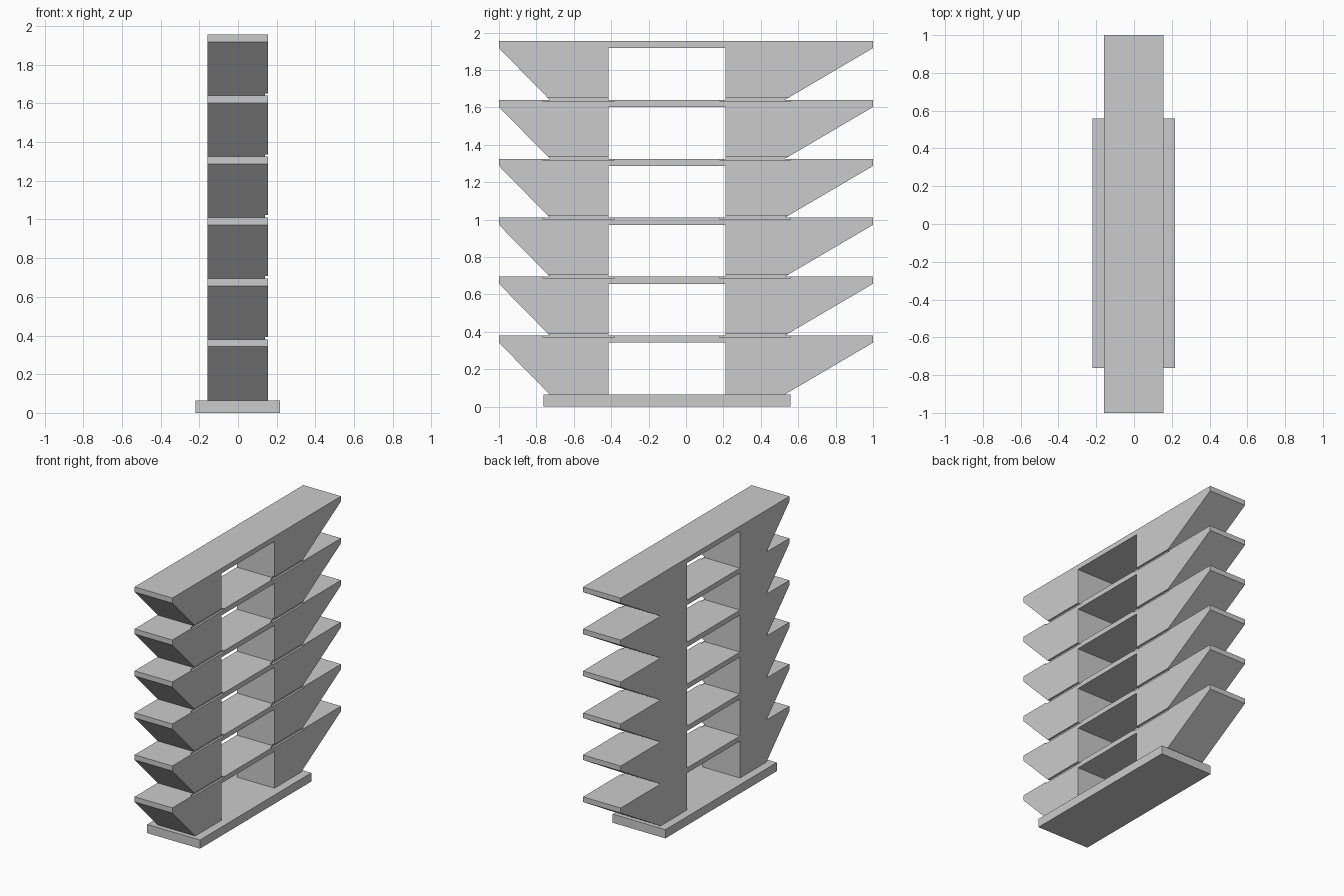
import bpy, bmesh

if "Cube" in bpy.data.objects:
    bpy.data.objects.remove(bpy.data.objects["Cube"])

grey = bpy.data.materials.new("plain_grey")
grey.diffuse_color = (0.6, 0.6, 0.6, 1)
grey.use_nodes = True
grey.node_tree.nodes["Principled BSDF"].inputs["Base Color"].default_value = grey.diffuse_color

BASE_H, PITCH, SLAB = 0.065, 0.315, 0.038
X0, X1, GROOVE_X = -0.158, 0.155, 0.14
TIERS = 6


def prism(bm, profile, x0, x1):
    """Extrude a (y, z) profile along x."""
    face = bm.faces.new([bm.verts.new((x0, y, z)) for y, z in profile])
    new = bmesh.ops.extrude_face_region(bm, geom=[face])["geom"]
    verts = [v for v in new if isinstance(v, bmesh.types.BMVert)]
    bmesh.ops.translate(bm, verts=verts, vec=(x1 - x0, 0, 0))


def rect(y0, y1, z0, z1):
    return [(y0, z0), (y1, z0), (y1, z1), (y0, z1)]


def make(name, prisms):
    bm = bmesh.new()
    for p in prisms:
        prism(bm, *p)
    bmesh.ops.recalc_face_normals(bm, faces=bm.faces)
    mesh = bpy.data.meshes.new(name)
    bm.to_mesh(mesh)
    bm.free()
    mesh.materials.append(grey)
    obj = bpy.data.objects.new(name, mesh)
    bpy.context.collection.objects.link(obj)
    return obj


# Base plinth
make("base", [(rect(-0.762, 0.558, 0, BASE_H), -0.22, 0.218)])

# Shallow grooves along one side at every joint between tiers
grooves = []
for i in range(1, TIERS):
    z = BASE_H + i * PITCH
    for y0, y1 in ((-0.765, -0.385), (0.182, 0.56)):
        grooves.append((rect(y0, y1, z - 0.009, z + 0.012), GROOVE_X, X1 + 0.05))
cutter = make("groove_cutter", grooves)
cutter.hide_render = True
cutter.hide_set(True)

# Tiers: a slab on two flared posts with an opening between them
for i in range(TIERS):
    z = BASE_H + i * PITCH
    top, under = z + PITCH, z + PITCH - SLAB
    profile = [(-0.728, z), (-0.415, z), (-0.415, under), (0.212, under),
               (0.212, z), (0.528, z), (1, under), (1, top), (-1, top), (-1, under)]
    tier = make(f"tier_{i + 1}", [(profile, X0, X1)])
    cut = tier.modifiers.new("grooves", "BOOLEAN")
    cut.operation = "DIFFERENCE"
    cut.solver = "EXACT"
    cut.object = cutter
